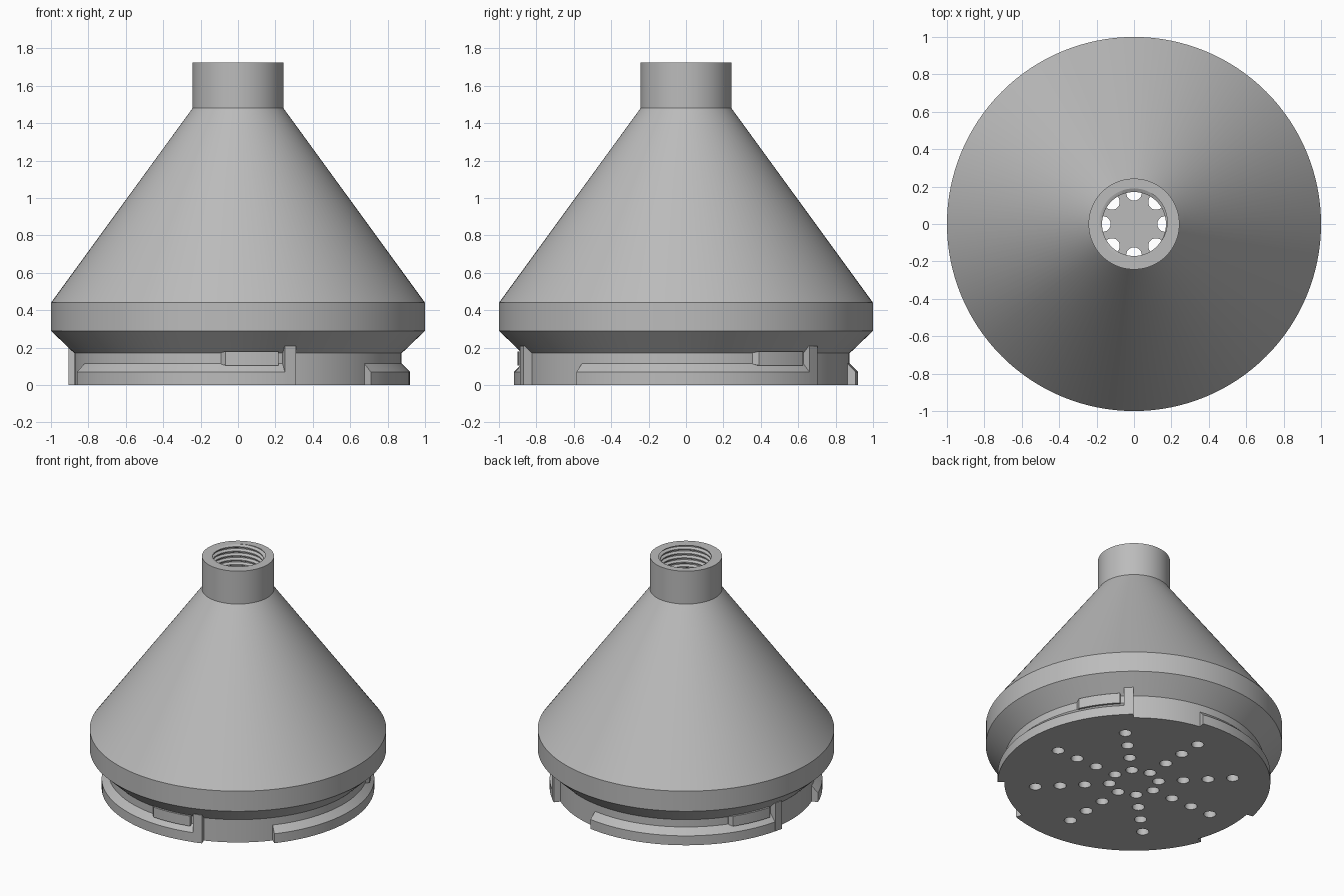
import bpy, bmesh
from math import sin, cos, pi, radians

if "Cube" in bpy.data.objects:
    bpy.data.objects.remove(bpy.data.objects["Cube"])

GREY = (0.5, 0.5, 0.5, 1.0)
grey = bpy.data.materials.new("plain grey")
grey.use_nodes = True
grey.diffuse_color = GREY
grey.node_tree.nodes["Principled BSDF"].inputs["Base Color"].default_value = GREY


def finish(name, bm):
    """Turn a bmesh into a shaded, coloured object."""
    bmesh.ops.recalc_face_normals(bm, faces=bm.faces)
    mesh = bpy.data.meshes.new(name)
    bm.to_mesh(mesh)
    bm.free()
    obj = bpy.data.objects.new(name, mesh)
    bpy.context.collection.objects.link(obj)
    mesh.materials.append(grey)
    return obj


def smooth(obj):
    bpy.ops.object.select_all(action="DESELECT")
    obj.select_set(True)
    bpy.context.view_layer.objects.active = obj
    bpy.ops.object.shade_smooth_by_angle(angle=radians(30))


def loft(sections):
    """Skin (angle, [(radius, height), ...]) sections; angle runs from -y to +x."""
    bm = bmesh.new()
    rings = [[bm.verts.new((r * sin(a), -r * cos(a), z)) for r, z in prof]
             for a, prof in sections]
    n = len(rings[0])
    for low, high in zip(rings, rings[1:]):
        for i in range(n):
            j = (i + 1) % n
            bm.faces.new((low[i], low[j], high[j], high[i]))
    bm.faces.new(rings[0])
    bm.faces.new(rings[-1])
    return bm


def arc(start, end, profile, steps):
    return [(radians(start + (end - start) * i / steps), profile)
            for i in range(steps + 1)]


# Hollow body: flat base, collar, cone and neck, then back down the inside
outline = [(0, 0), (0.875, 0), (0.875, 0.17), (1, 0.29), (1, 0.44),
           (0.243, 1.48), (0.243, 1.725), (0.19, 1.725), (0.19, 1.45),
           (0.93, 0.42), (0.93, 0.31), (0.8, 0.18), (0.8, 0.06), (0, 0.06)]
bm = bmesh.new()
verts = [bm.verts.new((r, 0, z)) for r, z in outline]
edges = [bm.edges.new(pair) for pair in zip(verts, verts[1:])]
bmesh.ops.spin(bm, geom=verts + edges, cent=(0, 0, 0), axis=(0, 0, 1),
               angle=2 * pi, steps=128)
bmesh.ops.remove_doubles(bm, verts=bm.verts, dist=0.0001)
body = finish("body", bm)

# Spray holes: eight spokes of four, drilled through the base
bm = bmesh.new()
for spoke in range(8):
    a = spoke * pi / 4
    for ring in range(1, 5):
        r = 0.167 * ring
        made = bmesh.ops.create_cone(bm, cap_ends=True, segments=24, radius1=0.042,
                                     radius2=0.042, depth=0.2)
        bmesh.ops.translate(bm, verts=made["verts"], vec=(r * cos(a), r * sin(a), 0.03))
drill = finish("hole_cutter", bm)
drill.hide_render = True
cut = body.modifiers.new("holes", "BOOLEAN")
cut.operation = "DIFFERENCE"
cut.solver = "EXACT"
cut.object = drill
bpy.context.view_layer.objects.active = body
bpy.ops.object.modifier_apply(modifier=cut.name)
bpy.data.objects.remove(drill)
smooth(body)

# Screw thread inside the neck, trimmed flush with the rim
PITCH, TURNS, STEPS = 0.033, 9, 48
thread = []
for i in range(TURNS * STEPS + 1):
    z = 1.46 + PITCH * i / STEPS
    thread.append((2 * pi * i / STEPS, [(0.195, z - 0.016), (0.171, z - 0.004),
                                        (0.171, z + 0.004), (0.195, z + 0.016)]))
bm = loft(thread)
trim = bmesh.ops.bisect_plane(bm, geom=bm.verts[:] + bm.edges[:] + bm.faces[:],
                              plane_co=(0, 0, 1.725), plane_no=(0, 0, 1), clear_outer=True)
rim = [e for e in trim["geom_cut"] if isinstance(e, bmesh.types.BMEdge)]
bmesh.ops.holes_fill(bm, edges=rim)
smooth(finish("neck_thread", bm))

# Three bayonet lugs: bevelled ledge, end stop and ramped detent bar
ledge = [(0.865, 0), (0.92, 0), (0.92, 0.07), (0.875, 0.115), (0.865, 0.115)]
stop = [(0.865, 0), (0.922, 0), (0.922, 0.21), (0.865, 0.21)]
bar = [(0.865, 0.105), (0.9, 0.105), (0.9, 0.18), (0.865, 0.18)]
bar_tip = [(0.865, 0.112), (0.876, 0.112), (0.876, 0.172), (0.865, 0.172)]
for k in range(3):
    turn = 120 * k
    parts = {
        "ledge": arc(turn - 69.5, turn + 17, ledge, 32),
        "stop": arc(turn + 15.8, turn + 19.7, stop, 2),
        "detent": [(radians(turn - 6), bar_tip)] + arc(turn - 4.3, turn + 14, bar, 8),
    }
    for part, sections in parts.items():
        smooth(finish(f"lug_{part}_{k + 1}", loft(sections)))
